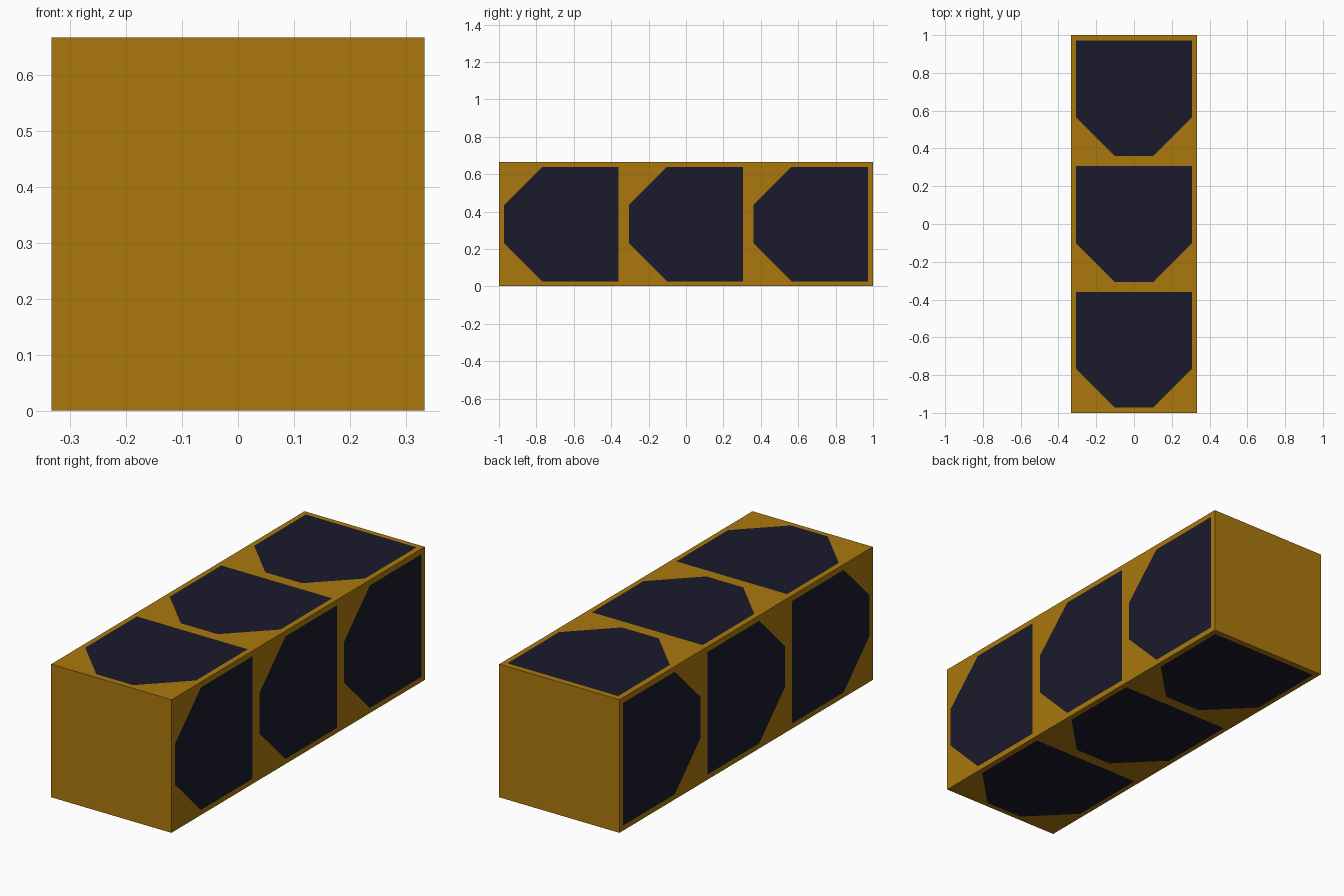
import bpy, bmesh
from math import pi
from mathutils import Matrix, Vector

if "Cube" in bpy.data.objects:
    bpy.data.objects.remove(bpy.data.objects["Cube"])

HALF = 1 / 3          # half width of the square section
LIFT = 0.001          # panels sit just proud of the body
CENTRE = Vector((0, 0, HALF))


def material(name, colour):
    m = bpy.data.materials.new(name)
    m.diffuse_color = (*colour, 1)
    m.use_nodes = True
    m.node_tree.nodes["Principled BSDF"].inputs["Base Color"].default_value = m.diffuse_color
    return m


def add_object(name, bm, mat):
    mesh = bpy.data.meshes.new(name)
    bm.to_mesh(mesh)
    bm.free()
    mesh.materials.append(mat)
    ob = bpy.data.objects.new(name, mesh)
    bpy.context.collection.objects.link(ob)
    return ob


gold = material("gold_body", (0.41, 0.19, 0.004))
dark = material("dark_panel", (0.01, 0.01, 0.025))

# Long square body
bm = bmesh.new()
bmesh.ops.create_cube(bm, size=1)
w = 2 * (HALF - LIFT)
bmesh.ops.scale(bm, vec=(w, 2, w), verts=bm.verts)
bmesh.ops.translate(bm, vec=CENTRE, verts=bm.verts)
add_object("body", bm, gold)

# Panels with two clipped corners, three on each long side
outline = [(-0.102, -0.306), (0.102, -0.306), (0.306, -0.102),
           (0.306, 0.306), (-0.306, 0.306), (-0.306, -0.102)]
sides = ["top", "right", "bottom", "left"]
for i, side in enumerate(sides):
    turn = Matrix.Translation(CENTRE) @ Matrix.Rotation(i * pi / 2, 4, 'Y')
    for k in range(3):
        bm = bmesh.new()
        y0 = (k - 1) * 2 / 3
        bm.faces.new([bm.verts.new(turn @ Vector((x, y + y0, HALF)))
                      for x, y in outline])
        add_object(f"{side}_panel_{k + 1}", bm, dark)
